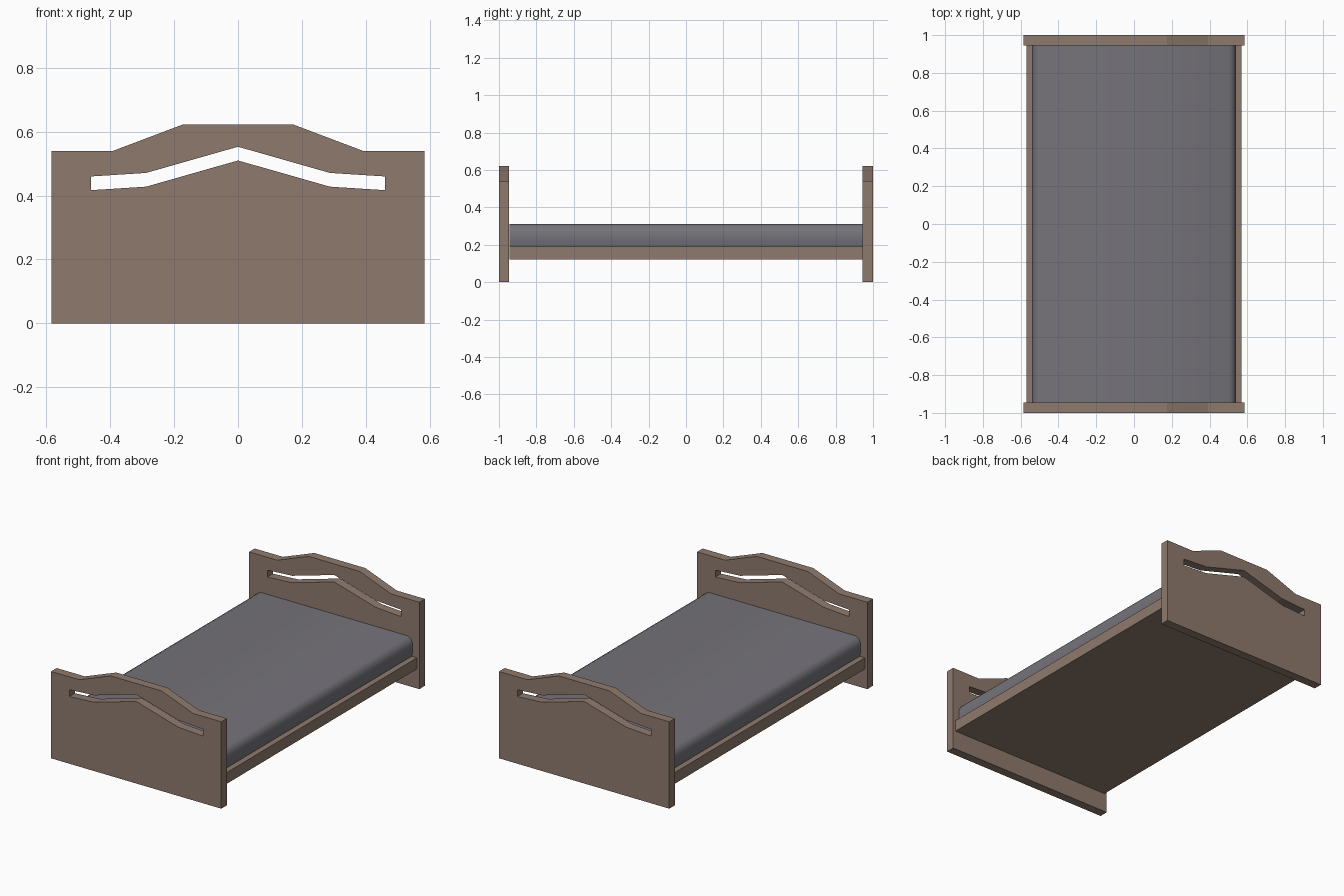
import bpy
import bmesh
import math

if "Cube" in bpy.data.objects:
    bpy.data.objects.remove(bpy.data.objects["Cube"])


def material(name, rgb):
    m = bpy.data.materials.new(name)
    m.diffuse_color = (*rgb, 1.0)
    m.use_nodes = True
    m.node_tree.nodes["Principled BSDF"].inputs["Base Color"].default_value = m.diffuse_color
    return m


wood = material("brown_wood", (0.272, 0.195, 0.154))
cloth = material("grey_cloth", (0.178, 0.172, 0.194))


def mirrored(right_half):
    """Close a symmetric outline from its right half, listed top to bottom."""
    left = [(-x, z) for x, z in reversed(right_half) if x > 0]
    return right_half + left


def extruded(name, outlines, depth, y, mat):
    """Fill outlines in the xz plane (inner ones become holes), extrude along y."""
    curve = bpy.data.curves.new(name, 'CURVE')
    curve.dimensions = '2D'
    curve.fill_mode = 'BOTH'
    curve.extrude = depth / 2
    for pts in outlines:
        s = curve.splines.new('POLY')
        s.points.add(len(pts) - 1)
        for p, (x, z) in zip(s.points, pts):
            p.co = (x, z, 0, 1)
        s.use_cyclic_u = True
        s.use_smooth = False
    ob = bpy.data.objects.new(name, curve)
    bpy.context.collection.objects.link(ob)
    ob.rotation_euler = (math.radians(90), 0, 0)
    ob.location.y = y
    bpy.ops.object.select_all(action='DESELECT')
    ob.select_set(True)
    bpy.context.view_layer.objects.active = ob
    bpy.ops.object.convert(target='MESH')
    ob = bpy.context.view_layer.objects.active
    bm = bmesh.new()
    bm.from_mesh(ob.data)
    bmesh.ops.remove_doubles(bm, verts=bm.verts, dist=1e-5)
    bmesh.ops.recalc_face_normals(bm, faces=bm.faces)
    for f in bm.faces:
        f.smooth = False
    bm.to_mesh(ob.data)
    bm.free()
    ob.data.materials.clear()
    ob.data.materials.append(mat)
    return ob


# Headboard and footboard: stepped crest with a bent slot
board = mirrored([(0.175, 0.622), (0.392, 0.54), (0.585, 0.54), (0.585, 0.0)])
slot_top = [(-0.46, 0.46), (-0.288, 0.471), (0, 0.553), (0.288, 0.471), (0.46, 0.46)]
slot = slot_top + [(x, z - 0.043) for x, z in reversed(slot_top)]
for name, y in (("footboard", -0.9725), ("headboard", 0.9725)):
    extruded(name, [board, slot], 0.055, y, wood)

# Bed base between the boards
base = mirrored([(0.568, 0.19), (0.568, 0.12)])
extruded("bed_base", [base], 1.89, 0, wood)

# Mattress with softened long edges
section = mirrored([(0.505, 0.31), (0.527, 0.298), (0.54, 0.27), (0.54, 0.22), (0.532, 0.188)])
mattress = extruded("mattress", [section], 1.89, 0, cloth)
bpy.ops.object.shade_smooth_by_angle(angle=math.radians(50))
